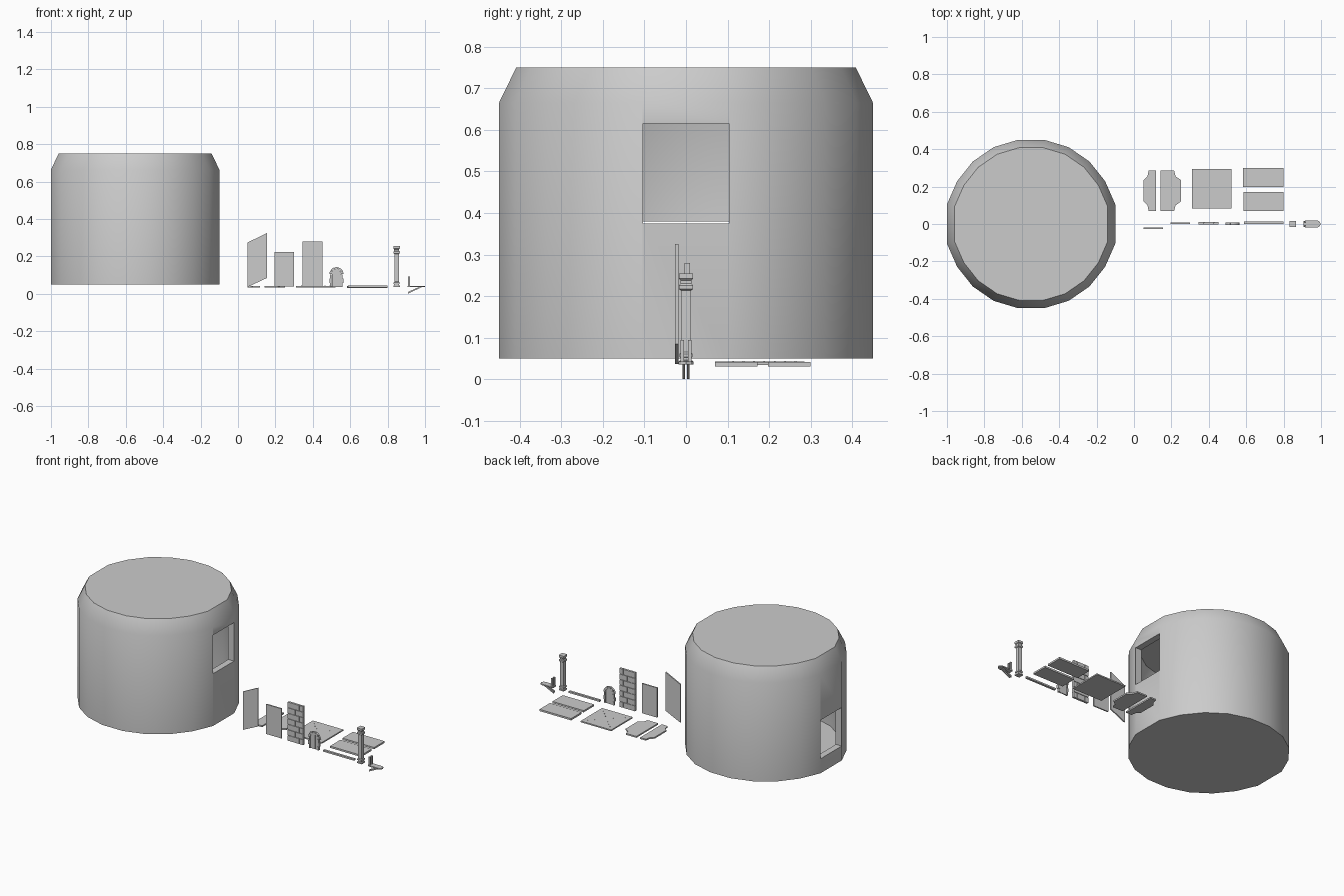
import bpy, bmesh, math
from mathutils import Vector

if "Cube" in bpy.data.objects:
    bpy.data.objects.remove(bpy.data.objects["Cube"])


def finish(name, bm):
    bmesh.ops.recalc_face_normals(bm, faces=bm.faces[:])
    me = bpy.data.meshes.new(name)
    bm.to_mesh(me)
    bm.free()
    ob = bpy.data.objects.new(name, me)
    bpy.context.collection.objects.link(ob)
    return ob


def loft(bm, rings):
    """Closed skin through rings of equal point count."""
    vs = [[bm.verts.new(p) for p in r] for r in rings]
    n = len(vs[0])
    for a, b in zip(vs, vs[1:]):
        for i in range(n):
            bm.faces.new((a[i], a[(i + 1) % n], b[(i + 1) % n], b[i]))
    bm.faces.new(vs[0][::-1])
    bm.faces.new(vs[-1])


def plate(bm, pts, lo, hi, axis):
    """Extrude an outline: axis 'z' uses (x, y), axis 'y' uses (x, z)."""
    put = (lambda a, b, t: (a, b, t)) if axis == 'z' else (lambda a, b, t: (a, t, b))
    loft(bm, [[put(a, b, t) for a, b in pts] for t in (lo, hi)])


def box(bm, x0, x1, y0, y1, z0, z1):
    plate(bm, [(x0, y0), (x1, y0), (x1, y1), (x0, y1)], z0, z1, 'z')


def box_ob(name, *dims):
    bm = bmesh.new()
    box(bm, *dims)
    return finish(name, bm)


def plate_ob(name, pts, lo, hi, axis):
    bm = bmesh.new()
    plate(bm, pts, lo, hi, axis)
    return finish(name, bm)


# Round room: polygon with wide flat walls on the left and right
quarter = [(0.45, 0.105)]
for a in (30, 47, 64):
    quarter.append((0.457 * math.cos(math.radians(a)), 0.457 * math.sin(math.radians(a))))
quarter.append((0.07, 0.45))
half = quarter + [(-x, y) for x, y in reversed(quarter)]
outline = half + [(-x, -y) for x, y in half]


def drum(name, inset, levels):
    bm = bmesh.new()
    rings = []
    for z, d in levels:
        ring = []
        for x, y in outline:
            k = 1 - (inset + d) / 0.455
            ring.append((-0.55 + x * k, y * k, z))
        rings.append(ring)
    loft(bm, rings)
    return finish(name, bm)


room = drum("round_room", 0, [(0.05, 0), (0.665, 0), (0.75, 0.042)])
cutters = [
    drum("room_hollow_cutter", 0.04, [(0.09, 0), (0.65, 0), (0.71, 0.03)]),
    box_ob("right_window_cutter", -0.3, 0.0, -0.104, 0.104, 0.375, 0.615),
    box_ob("left_window_cutter", -1.1, -0.8, -0.104, 0.104, 0.14, 0.38),
]
for c in cutters:
    m = room.modifiers.new(c.name, 'BOOLEAN')
    m.object = c
    m.operation = 'DIFFERENCE'
    m.solver = 'EXACT'
bpy.context.view_layer.update()
baked = bpy.data.meshes.new_from_object(room.evaluated_get(bpy.context.evaluated_depsgraph_get()))
room.modifiers.clear()
room.data = baked
for c in cutters:
    bpy.data.objects.remove(c)
bpy.context.view_layer.objects.active = room
room.select_set(True)
bpy.ops.object.shade_smooth_by_angle(angle=math.radians(28))
room.select_set(False)

# Upright wall panels
plate_ob("slanted_wall", [(0.052, 0.037), (0.155, 0.085), (0.155, 0.325), (0.052, 0.275)],
         -0.026, -0.018, 'y')
box_ob("plain_wall", 0.195, 0.30, -0.001, 0.007, 0.04, 0.225)

# Brick panel in running bond
bm = bmesh.new()
X0, W, ROWS = 0.345, 0.107, 7
H = 0.24 / ROWS
box(bm, X0, X0 + W, 0.0, 0.006, 0.04, 0.28)
for r in range(ROWS):
    cuts = [0, 0.5, 1] if r % 2 else [0, 0.25, 0.75, 1]
    for a, b in zip(cuts, cuts[1:]):
        z = 0.04 + r * H
        for y0, y1 in ((-0.004, 0.001), (0.005, 0.010)):
            box(bm, X0 + a * W + (0.0015 if a else 0), X0 + b * W - (0.0015 if b < 1 else 0),
                y0, y1, z + (0.0015 if r else 0), z + H - (0.0015 if r < ROWS - 1 else 0))
finish("brick_wall", bm)

# Arched door: stone surround and planks
CX, CZ = 0.526, 0.105


def arc(r, a0, a1, n):
    return [(CX + r * math.cos(math.radians(a0 + (a1 - a0) * i / n)),
             CZ + r * math.sin(math.radians(a0 + (a1 - a0) * i / n))) for i in range(n + 1)]


bm = bmesh.new()
for i in range(5):
    a0, a1 = i * 36 + 1, i * 36 + 35
    plate(bm, arc(0.038, a0, a1, 2) + arc(0.025, a1, a0, 2), -0.006, 0.008, 'y')
for s in (-1, 1):
    for k in range(3):
        xa, xb = sorted((CX + s * 0.025, CX + s * (0.038 if k % 2 else 0.034)))
        z = 0.036 + k * 0.023
        box(bm, xa, xb, -0.006, 0.008, z, z + 0.022)
finish("door_surround", bm)
bm = bmesh.new()
for k in range(-1, 2):
    x0, x1 = CX + k * 0.0165 - 0.0078, CX + k * 0.0165 + 0.0078
    top = [(x, CZ + math.sqrt(max(0.0255 ** 2 - (x - CX) ** 2, 0))) for x in (x1, (x0 + x1) / 2, x0)]
    plate(bm, [(x0, 0.036), (x1, 0.036)] + top, -0.002, 0.004, 'y')
finish("door_planks", bm)

# Beam
box_ob("beam", 0.587, 0.80, -0.001, 0.013, 0.035, 0.045)

# Square column with stacked mouldings
bm = bmesh.new()
profile = [(0.036, 0.017), (0.044, 0.017), (0.046, 0.013), (0.052, 0.013), (0.054, 0.016),
           (0.061, 0.016), (0.065, 0.012), (0.213, 0.012), (0.217, 0.017), (0.226, 0.017),
           (0.230, 0.013), (0.238, 0.013), (0.242, 0.017), (0.255, 0.017)]
loft(bm, [[(0.848 - r, -r, z), (0.848 + r, -r, z), (0.848 + r, r, z), (0.848 - r, r, z)]
          for z, r in profile])
finish("column", bm)

# Rounded ledge with two posts and struts below
tongue = [(0.906, -0.015), (0.915, -0.018), (0.982, -0.018), (0.993, -0.012), (0.999, 0),
          (0.993, 0.012), (0.982, 0.018), (0.915, 0.018), (0.906, 0.015)]
plate_ob("ledge", tongue, 0.036, 0.043, 'z')
bm = bmesh.new()
for y in (-0.009, 0.009):
    box(bm, 0.910, 0.920, y - 0.004, y + 0.004, 0.043, 0.094)
finish("ledge_posts", bm)
bm = bmesh.new()
for y in (-0.006, 0.006):
    plate(bm, [(0.908, 0.0), (0.918, 0.005), (0.982, 0.036), (0.966, 0.036), (0.908, 0.010)],
          y - 0.003, y + 0.003, 'y')
finish("ledge_struts", bm)

# Floor tiles lying flat
plate_ob("floor_end_left", [(0.117, 0.07), (0.117, 0.285), (0.078, 0.285), (0.072, 0.255), (0.052, 0.235),
                            (0.052, 0.12), (0.072, 0.10), (0.078, 0.07)], 0.034, 0.043, 'z')
plate_ob("floor_end_right", [(0.143, 0.07), (0.215, 0.07), (0.222, 0.10), (0.251, 0.12), (0.251, 0.235),
                             (0.222, 0.255), (0.215, 0.285), (0.143, 0.285)], 0.034, 0.043, 'z')
box_ob("floor_back_plank", 0.582, 0.80, 0.197, 0.30, 0.031, 0.042)
box_ob("floor_front_plank", 0.585, 0.80, 0.07, 0.172, 0.031, 0.042)
box_ob("floor_square", 0.31, 0.52, 0.083, 0.294, 0.034, 0.042)

# Small studs crossing the square tile
bm = bmesh.new()
for i in range(-3, 4):
    for s in ((1, -1) if i else (1,)):
        x, y = 0.415 + i * 0.025, 0.1885 + s * i * 0.025
        box(bm, x - 0.002, x + 0.002, y - 0.002, y + 0.002, 0.041, 0.0435)
finish("floor_studs", bm)
